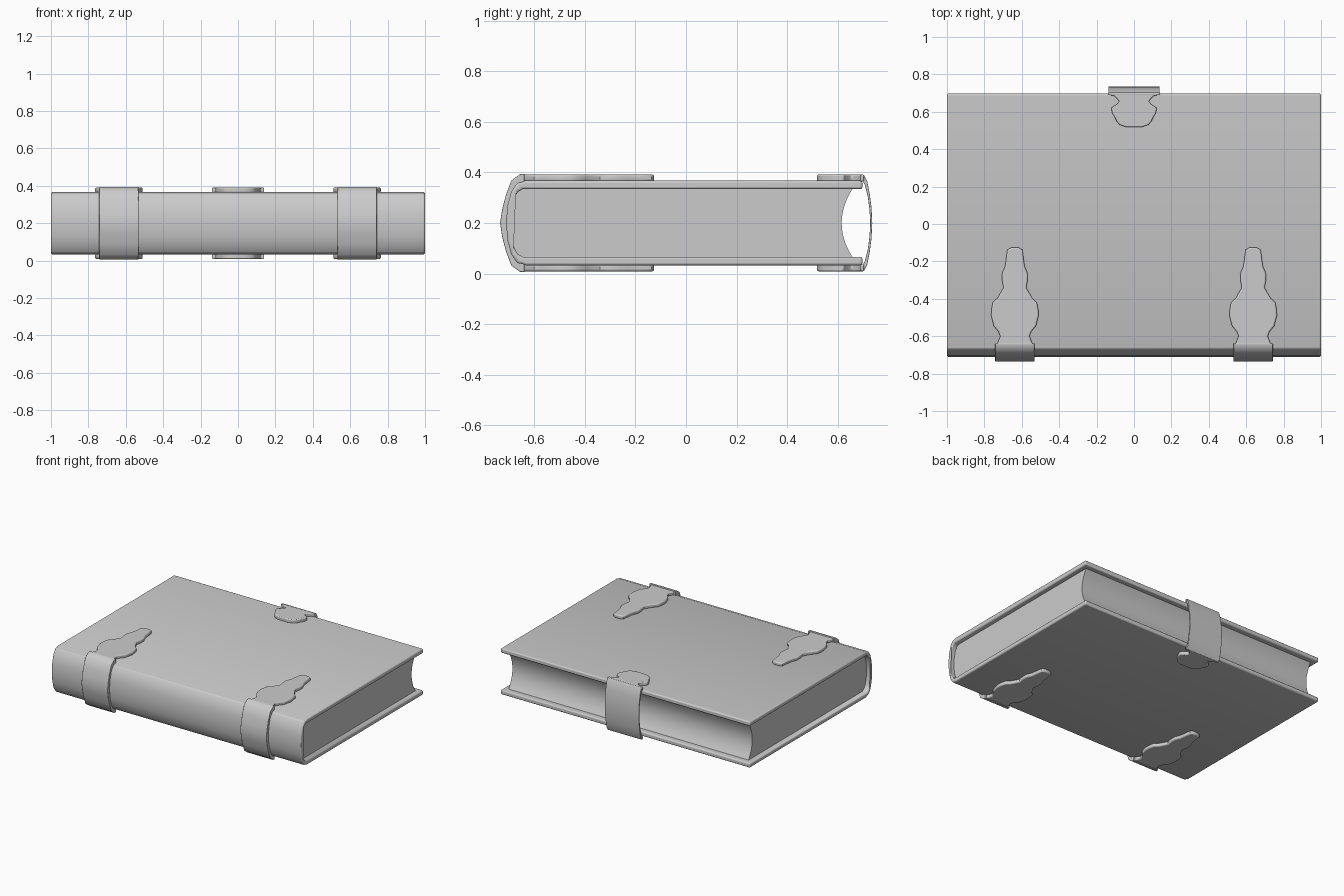
import bpy, bmesh, math

if "Cube" in bpy.data.objects:
    bpy.data.objects.remove(bpy.data.objects["Cube"])

MID = 0.2  # mid height of the closed book


def finish(name, bm, bevel=0.0, angle=50):
    bmesh.ops.recalc_face_normals(bm, faces=bm.faces)
    me = bpy.data.meshes.new(name)
    bm.to_mesh(me)
    bm.free()
    ob = bpy.data.objects.new(name, me)
    bpy.context.collection.objects.link(ob)
    bpy.ops.object.select_all(action='DESELECT')
    ob.select_set(True)
    bpy.context.view_layer.objects.active = ob
    if bevel:
        m = ob.modifiers.new("bevel", 'BEVEL')
        m.width = bevel
        m.segments = 3
        m.limit_method = 'ANGLE'
        m.angle_limit = math.radians(angle)
    bpy.ops.object.shade_smooth_by_angle(angle=math.radians(40))
    return ob


def prism(name, points, offset, bevel=0.0, angle=50):
    """Polygon of 3D points swept along an offset."""
    bm = bmesh.new()
    face = bm.faces.new([bm.verts.new(p) for p in points])
    new = bmesh.ops.extrude_face_region(bm, geom=[face])
    bmesh.ops.translate(bm, vec=offset, verts=[v for v in new["geom"] if isinstance(v, bmesh.types.BMVert)])
    return finish(name, bm, bevel, angle)


def mirrored(half):
    """Upper half profile (y, h) ending at h = 0, completed downwards."""
    return half + [(y, -h) for y, h in reversed(half) if h > 1e-6]


def sweep_x(name, loop, cx, hw, bevel=0.0, angle=50):
    return prism(name, [(cx - hw, y, MID + h) for y, h in loop], (2 * hw, 0, 0), bevel, angle)


def wrap(name, outer, inner, cx, hw, bevel, angle=50):
    return sweep_x(name, mirrored(outer) + mirrored(inner)[::-1], cx, hw, bevel, angle)


def plates(name, half, cx, lo=0.164, hi=0.191):
    """Ornate metal plate on the upper cover and its mirror underneath."""
    loop = [(-x, y) for x, y in half] + [(x, y) for x, y in reversed(half)]
    for side, s in (("upper", 1), ("lower", -1)):
        prism(f"{name}_{side}", [(cx + x, y, MID + s * lo) for x, y in loop],
              (0, 0, s * (hi - lo)), 0.008, 60)


# cover boards and rounded spine in one wrap
cover_out = [(0.697, 0.167), (-0.635, 0.167), (-0.65, 0.161), (-0.665, 0.16),
             (-0.69, 0.125), (-0.705, 0.07), (-0.711, 0)]
cover_in = [(0.697, 0.134), (-0.645, 0.134), (-0.665, 0.122), (-0.68, 0.095),
            (-0.69, 0.055), (-0.696, 0)]
wrap("cover", cover_out, cover_in, 0, 1.0, 0.009)

# page block with a hollow fore edge
spine_side = [(-0.645, 0.135), (-0.665, 0.123), (-0.68, 0.096), (-0.69, 0.056), (-0.697, 0)]
fore = [(0.615 + 0.043 * (i / 6) ** 2, 0.135 * i / 6) for i in range(-6, 7)]
fore = [(y, h) for y, h in reversed(fore)]
sweep_x("pages", mirrored(spine_side) + fore[::-1], 0, 0.962)

# hinge straps around the spine with lobed plates
strap_out = [(-0.638, 0.194), (-0.656, 0.193), (-0.69, 0.168), (-0.712, 0.11), (-0.726, 0.055), (-0.735, 0)]
strap_in = [(-0.638, 0.163), (-0.66, 0.158), (-0.685, 0.125), (-0.70, 0.07), (-0.706, 0.04), (-0.709, 0)]
hinge = [(0.04, -0.137), (0.046, -0.18), (0.052, -0.225), (0.069, -0.265), (0.068, -0.305),
         (0.061, -0.34), (0.078, -0.37), (0.092, -0.395), (0.118, -0.42), (0.125, -0.455),
         (0.127, -0.49), (0.113, -0.545), (0.088, -0.575), (0.078, -0.60), (0.09, -0.63), (0.1, -0.648)]
hinge = [(0.02, -0.126)] + hinge
for side, cx in (("left", -0.637), ("right", 0.637)):
    wrap(f"hinge_strap_{side}", strap_out, strap_in, cx, 0.105, 0.003)
    plates(f"hinge_plate_{side}", hinge, cx)

# clasp band bridging the fore edge with its two plates
band_out = [(0.690, 0.192), (0.703, 0.190), (0.716, 0.165), (0.726, 0.115), (0.733, 0.06), (0.736, 0)]
band_in = [(0.690, 0.166), (0.698, 0.165), (0.707, 0.150), (0.718, 0.105), (0.725, 0.055), (0.728, 0)]
wrap("clasp_band", band_out, band_in, 0, 0.137, 0.002)
clasp = [(0.142, 0.703), (0.138, 0.692), (0.107, 0.685), (0.09, 0.67), (0.079, 0.655), (0.092, 0.64),
         (0.121, 0.622), (0.118, 0.595), (0.104, 0.572), (0.09, 0.545), (0.076, 0.53), (0.04, 0.518)]
plates("clasp_plate", clasp, 0)
